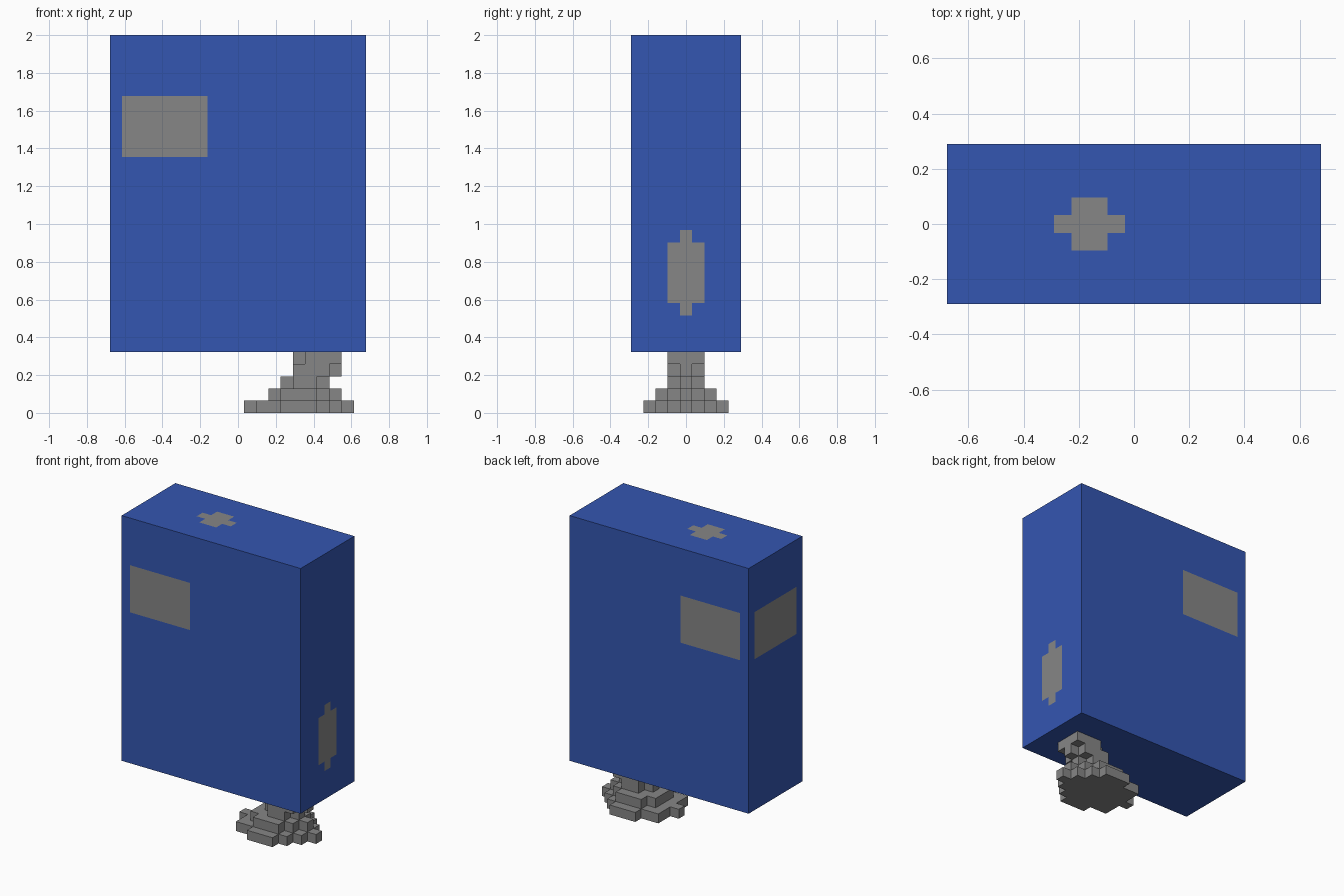
import bpy
import bmesh
from mathutils import Vector

U = 2 / 31                      # one block
X0, Y0 = -10.5 * U, -4.5 * U    # corner of the block grid

cube = bpy.data.objects.get("Cube")
if cube:
    bpy.data.objects.remove(cube, do_unlink=True)


def material(name, rgb):
    m = bpy.data.materials.new(name)
    m.use_nodes = True
    m.diffuse_color = (*rgb, 1)
    m.node_tree.nodes["Principled BSDF"].inputs["Base Color"].default_value = (*rgb, 1)
    return m


BLUE = material("blue", (0.034, 0.093, 0.44))
GREY = material("grey", (0.24, 0.24, 0.24))


def add_object(name, bm, mats):
    bmesh.ops.recalc_face_normals(bm, faces=bm.faces)
    mesh = bpy.data.meshes.new(name)
    bm.to_mesh(mesh)
    bm.free()
    for m in mats:
        mesh.materials.append(m)
    obj = bpy.data.objects.new(name, mesh)
    bpy.context.collection.objects.link(obj)
    return obj


def stepped_slab(name, level, steps):
    """One block-high slab; steps are (start, end, width) in blocks along x."""
    side = []
    for a, b, w in steps:
        side += [(X0 + a * U, w * U / 2), (X0 + b * U, w * U / 2)]
    outline = side + [(x, -y) for x, y in reversed(side)]
    bm = bmesh.new()
    face = bm.faces.new([bm.verts.new((x, y, level * U)) for x, y in outline])
    ext = bmesh.ops.extrude_face_region(bm, geom=[face])
    top = [v for v in ext["geom"] if isinstance(v, bmesh.types.BMVert)]
    bmesh.ops.translate(bm, verts=top, vec=(0, 0, U))
    add_object(name, bm, [GREY])


# Stepped foot and neck
stepped_slab("foot_bottom", 0, [(11, 12, 1), (12, 14, 5), (14, 17, 7),
                                (17, 18, 5), (18, 19, 3), (19, 20, 1)])
stepped_slab("foot_middle", 1, [(13, 14, 3), (14, 17, 5), (17, 18, 3), (18, 19, 1)])
stepped_slab("foot_top", 2, [(14, 15, 1), (15, 17, 3), (17, 18, 1)])
stepped_slab("neck_lower", 3, [(15, 18, 3), (18, 19, 1)])
stepped_slab("neck_upper", 4, [(15, 16, 1), (16, 19, 3)])

# Big box with flush grey patches: (low corner, high corner) in blocks
patches = [
    ((1, 0, 21), (8, 9, 26)),       # front and back panels
    ((0, 1, 21), (1, 8, 26)),       # side panel
    ((20, 3, 9), (21, 6, 14)),      # slot on the other side
    ((20, 4, 8), (21, 5, 15)),
    ((6, 4, 30), (10, 5, 31)),      # cross on the top
    ((7, 3, 30), (9, 6, 31)),
]
size = (21, 9, 31)
bm = bmesh.new()
bmesh.ops.create_cube(bm, size=1)
for v in bm.verts:
    v.co = Vector((v.co.x * 21, v.co.y * 9, v.co.z * 26)) + Vector((10.5, 4.5, 18))

# Cut along every patch edge
for axis in range(3):
    normal = Vector([float(i == axis) for i in range(3)])
    for c in sorted({p[axis] for patch in patches for p in patch}):
        if 0 < c < size[axis]:
            bmesh.ops.bisect_plane(bm, geom=bm.verts[:] + bm.edges[:] + bm.faces[:],
                                   plane_co=normal * c, plane_no=normal)

# Colour the faces that lie within a patch
for f in bm.faces:
    c = f.calc_center_median()
    f.material_index = int(any(
        all(lo[i] - 0.01 < c[i] < hi[i] + 0.01 for i in range(3)) for lo, hi in patches))

for v in bm.verts:
    v.co = Vector((X0 + v.co.x * U, Y0 + v.co.y * U, v.co.z * U))
add_object("box_body", bm, [BLUE, GREY])
